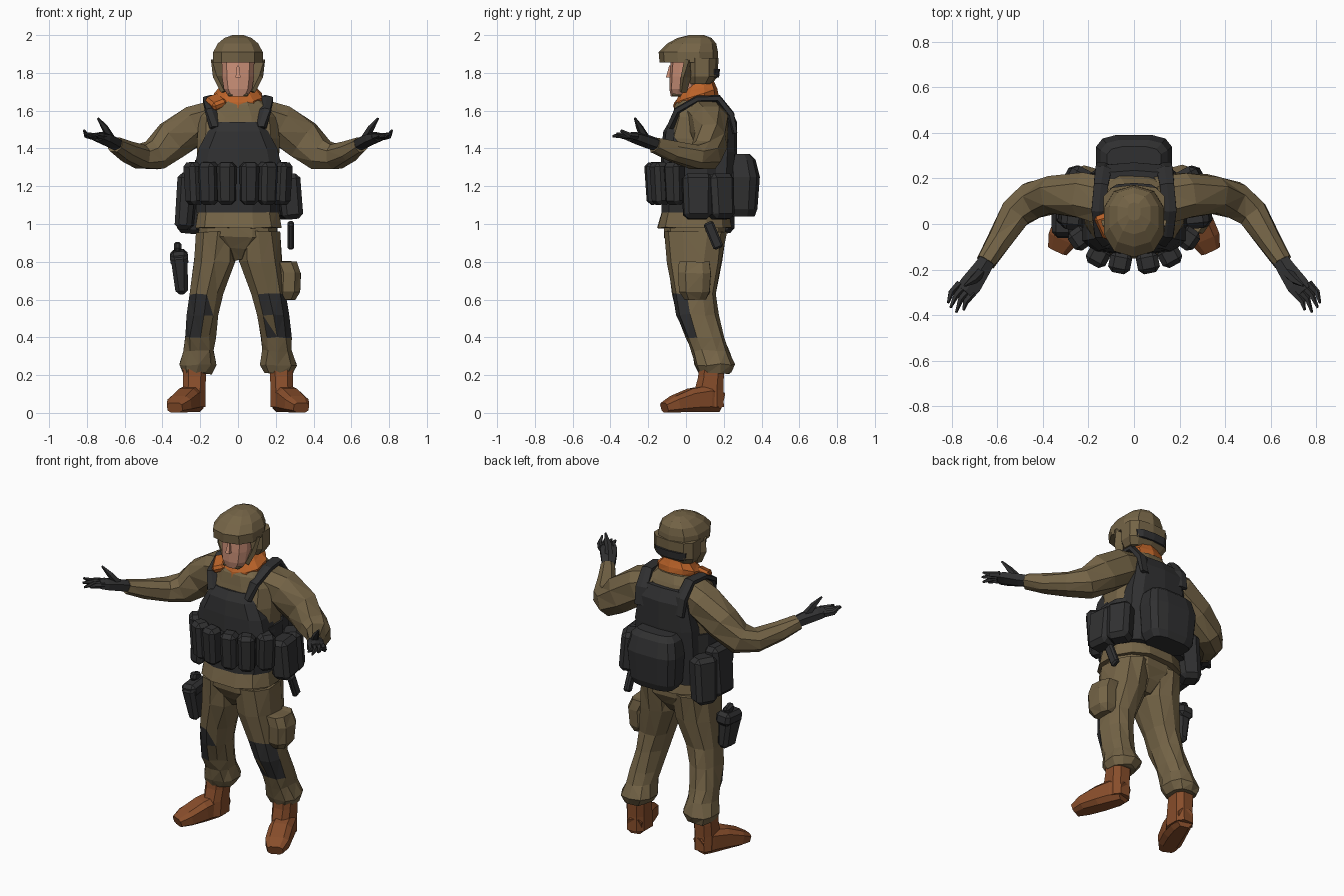
import bpy, bmesh, math, random
from mathutils import Vector, Euler

random.seed(4)


def material(name, rgb):
    m = bpy.data.materials.new(name)
    m.diffuse_color = (*rgb, 1)
    return m


OLIVE = material("olive cloth", (0.175, 0.127, 0.062))
DARK = material("charcoal gear", (0.030, 0.030, 0.031))
BOOT = material("rust leather", (0.245, 0.075, 0.024))
SCARF = material("orange scarf", (0.50, 0.125, 0.022))
SKIN = material("skin", (0.58, 0.27, 0.18))


def finish(name, bm, mat):
    bmesh.ops.recalc_face_normals(bm, faces=bm.faces)
    me = bpy.data.meshes.new(name)
    bm.to_mesh(me)
    bm.free()
    me.materials.append(mat)
    ob = bpy.data.objects.new(name, me)
    bpy.context.collection.objects.link(ob)
    return ob


def skin_rings(name, rings, mat, jitter=0.0):
    """Bridge a list of point rings and cap both ends; creased cloth is triangulated."""
    bm = bmesh.new()
    rows = []
    for ring in rings:
        row = []
        for p in ring:
            q = p + Vector([random.uniform(-jitter, jitter) for _ in range(3)])
            q.z = max(q.z, 0.0)
            row.append(bm.verts.new(q))
        rows.append(row)
    n = len(rows[0])
    for a, b in zip(rows, rows[1:]):
        for i in range(n):
            j = (i + 1) % n
            bm.faces.new((a[i], a[j], b[j], b[i]))
    bm.faces.new(rows[0])
    bm.faces.new(rows[-1])
    if jitter:
        bmesh.ops.triangulate(bm, faces=bm.faces[:])
    return finish(name, bm, mat)


def outline(n, p):
    """Unit rounded outline; small p is boxier."""
    pts = []
    for i in range(n):
        a = 2 * math.pi * (i + 0.5) / n
        c, s = math.cos(a), math.sin(a)
        pts.append((math.copysign(abs(c) ** p, c), math.copysign(abs(s) ** p, s)))
    return pts


def stack(name, secs, mat, n=10, p=0.8, tilt=0.0, jitter=0.0):
    """Loft of level sections (x, y, z, half width, half depth)."""
    rings = [[Vector((x + u * rx, y + v * ry, z + tilt * v * ry)) for u, v in outline(n, p)]
             for x, y, z, rx, ry in secs]
    return skin_rings(name, rings, mat, jitter)


def tube(name, secs, mat, n=8, p=0.85, jitter=0.0):
    """Loft along a path of (x, y, z, half width, half height)."""
    pts = [Vector(s[:3]) for s in secs]
    rings = []
    for i, s in enumerate(secs):
        t = (pts[min(i + 1, len(pts) - 1)] - pts[max(i - 1, 0)]).normalized()
        side = t.cross(Vector((0, 0, 1))).normalized()
        up = side.cross(t)
        rings.append([pts[i] + side * u * s[3] + up * v * s[4] for u, v in outline(n, p)])
    return skin_rings(name, rings, mat, jitter)


def box(name, loc, size, mat, rot=(0, 0, 0), bevel=0.02, taper=1.0):
    bm = bmesh.new()
    bmesh.ops.create_cube(bm, size=1)
    for v in bm.verts:
        k = taper if v.co.z < 0 else 1.0
        v.co = Vector((v.co.x * size[0] * k, v.co.y * size[1] * k, v.co.z * size[2]))
    if bevel:
        bmesh.ops.bevel(bm, geom=bm.edges[:], offset=bevel, segments=1, affect='EDGES')
    bmesh.ops.rotate(bm, verts=bm.verts, matrix=Euler(rot).to_matrix())
    bmesh.ops.translate(bm, verts=bm.verts, vec=loc)
    return finish(name, bm, mat)


def flip(secs, s):
    return [(q[0] * s, *q[1:]) for q in secs]


# Jacket and hips
stack("jacket", [(0, .045, .98, .235, .20), (0, .05, 1.10, .215, .175), (0, .05, 1.30, .225, .165),
                 (0, .06, 1.45, .225, .165), (0, .075, 1.57, .215, .15), (0, .07, 1.63, .17, .133),
                 (0, .075, 1.675, .11, .105)], OLIVE, 12, .8, jitter=.004)
stack("hips", [(0, .045, 1.03, .21, .165), (0, .045, .93, .215, .165), (0, .045, .87, .12, .13),
               (0, .045, .81, .05, .08)], OLIVE, 12, .8, jitter=.004)

# Vest: waist wrap, chest panel, back panel
stack("vest_waist", [(0, .05, 1.06, .225, .185), (0, .05, 1.2, .235, .185), (0, .05, 1.34, .235, .18)],
      DARK, 12, .8)
stack("vest_chest", [(0, -.02, 1.30, .24, .115), (0, -.02, 1.40, .215, .11), (0, -.01, 1.49, .165, .11),
                     (0, .0, 1.54, .13, .09)], DARK, 10, .65)
stack("vest_back", [(0, .16, 1.05, .21, .09), (0, .17, 1.38, .20, .10), (0, .18, 1.54, .17, .09),
                    (0, .165, 1.61, .15, .07)], DARK, 10, .6)

# Helmet with ear and neck guard
stack("helmet", [(0, .015, 1.855, .138, .155), (0, .012, 1.91, .137, .157), (0, .03, 1.955, .112, .13),
                 (0, .045, 1.985, .075, .09), (0, .055, 2.0, .03, .04)], OLIVE, 10, .85)
stack("helmet_neck_guard", [(0, .075, 1.74, .115, .06), (0, .085, 1.78, .138, .083),
                            (0, .085, 1.88, .138, .087)], OLIVE, 10, .7)
stack("helmet_rear_band", [(0, .13, 1.775, .105, .045), (0, .135, 1.82, .11, .045)], DARK, 10, .7)

# Head and nose
stack("head", [(0, -.025, 1.675, .05, .055), (0, -.01, 1.715, .078, .078), (0, 0, 1.78, .088, .087),
               (0, .005, 1.88, .09, .085)], SKIN, 10, .75)
stack("nose", [(0, -.09, 1.775, .02, .025), (0, -.085, 1.785, .017, .026), (0, -.082, 1.84, .008, .01)],
      SKIN, 4, 1)
# Scarf, with a loose fold over the right shoulder
stack("scarf", [(0, .055, 1.645, .13, .115), (0, .055, 1.68, .132, .112), (0, .06, 1.715, .10, .095),
                (0, .065, 1.75, .075, .075)], SCARF, 10, .85, tilt=.32, jitter=.003)
box("scarf_fold", (-.115, -.005, 1.645), (.085, .12, .05), SCARF, (.35, -.35, .3), .015)
box("chin_strap", (0, -.035, 1.682), (.11, .08, .016), OLIVE, bevel=.006)

for s, side in ((1, "left"), (-1, "right")):
    # Helmet side strap
    tube(f"{side}_cheek_strap", flip([(.11, .01, 1.87, .045, .018), (.108, .0, 1.78, .035, .018),
                                      (.075, -.015, 1.70, .022, .015)], s), OLIVE, 4, 1)
    # Shoulder strap
    tube(f"{side}_shoulder_strap", flip([(.12, -.075, 1.51, .035, .02), (.145, -.045, 1.60, .032, .02),
                                         (.155, .06, 1.662, .035, .018), (.145, .17, 1.665, .035, .02),
                                         (.135, .235, 1.58, .04, .022), (.13, .255, 1.48, .04, .015)], s),
         DARK, 6, .8)
    # Sleeve
    tube(f"{side}_sleeve", flip([(.10, .095, 1.57, .115, .095), (.22, .125, 1.53, .105, .11),
                                 (.345, .13, 1.445, .088, .108), (.44, .105, 1.365, .085, .087),
                                 (.52, .045, 1.355, .072, .068), (.59, -.07, 1.385, .057, .055),
                                 (.65, -.165, 1.42, .045, .042)], s), OLIVE, 8, .85, jitter=.004)
    # Glove: palm, fingers, thumb
    tube(f"{side}_glove", flip([(.632, -.14, 1.415, .037, .034), (.67, -.2, 1.435, .045, .036),
                                (.715, -.265, 1.455, .054, .032), (.742, -.298, 1.462, .05, .024)], s),
         DARK, 6, .85)
    tips = [(.815, -.345, 1.495), (.805, -.367, 1.478), (.780, -.388, 1.465), (.748, -.378, 1.47)]
    for i, tip in enumerate(tips):
        k = i - 1.5
        tube(f"{side}_finger_{i + 1}", flip([(.735 - k * .02, -.28 - k * .014, 1.462, .017, .02),
                                             (.77 - k * .021, -.32 - k * .014, 1.468, .014, .016),
                                             (*tip, .006, .007)], s), DARK, 5, 1)
    tube(f"{side}_thumb", flip([(.675, -.215, 1.455, .024, .024), (.705, -.245, 1.51, .02, .018),
                                (.742, -.27, 1.56, .006, .006)], s), DARK, 5, 1)
    # Trouser leg, with the knee patch coloured by height and direction
    leg = stack(f"{side}_trouser_leg", flip([(.11, .05, .96, .112, .168), (.12, .045, .80, .114, .145),
                                             (.165, .045, .63, .093, .116), (.185, .06, .52, .085, .11),
                                             (.203, .10, .40, .085, .102), (.206, .125, .33, .082, .098),
                                             (.213, .15, .255, .106, .105), (.22, .15, .21, .08, .085)], s),
                OLIVE, 10, .85, jitter=.006)
    leg.data.materials.append(DARK)
    for f in leg.data.polygons:
        if .41 < f.center.z < .62 and f.normal.y * -.85 + f.normal.x * s * .52 > .55:
            f.material_index = 1
    # Boot: shaft and turned-out foot
    stack(f"{side}_boot_shaft", flip([(.232, .12, .03, .062, .085), (.232, .122, .12, .062, .08),
                                      (.230, .132, .19, .064, .072), (.228, .135, .25, .066, .07)], s),
          BOOT, 8, .7)
    tube(f"{side}_boot_foot", flip([(.222, .185, .055, .045, .055), (.24, .12, .075, .064, .075),
                                    (.272, .03, .066, .07, .066), (.31, -.06, .046, .07, .046),
                                    (.335, -.115, .028, .046, .028)], s), BOOT, 8, .6)
    # Belt pouches across the front
    for i, (x, y, a) in enumerate(((.06, -.165, .2), (.155, -.135, .5), (.232, -.06, .95))):
        box(f"{side}_front_pouch_{i + 1}", (s * x, y, 1.215), (.098, .095, .225), DARK,
            (.05, 0, s * a), .022, .92)

# Side and rear gear
box("left_side_pouch", (.275, .06, 1.145), (.12, .16, .24), DARK, (0, -.1, .1), .025, .92)
box("left_rear_pouch", (.25, .18, 1.145), (.12, .14, .24), DARK, (0, -.1, .5), .025, .92)
box("right_side_pouch", (-.275, .06, 1.12), (.1, .17, .3), DARK, (0, .08, -.1), .025, .9)
box("right_rear_pouch", (-.245, .18, 1.09), (.13, .14, .28), DARK, (0, .08, -.5), .025, .9)
stack("rear_pack", [(0, .29, 1.04, .13, .075), (0, .29, 1.08, .155, .09), (0, .295, 1.25, .17, .098),
                    (0, .285, 1.34, .15, .085), (0, .28, 1.37, .12, .06)], DARK, 12, .6)
box("torch", (.28, .145, .94), (.034, .055, .15), DARK, (.4, 0, 0), .01)

# Thigh gear
stack("thigh_pouch", [(.255, .045, .60, .05, .06), (.27, .045, .64, .062, .088), (.272, .045, .74, .064, .092),
                      (.25, .045, .80, .065, .085)], OLIVE, 8, .75, jitter=.004)
box("holster", (-.305, .02, .735), (.09, .15, .21), DARK, (.1, -.08, 0), .02, .72)
box("holster_flap", (-.312, .025, .82), (.095, .155, .08), DARK, (.1, -.08, 0), .02)
box("holster_grip", (-.32, .04, .875), (.04, .07, .05), DARK, (-.3, 0, 0), .012)
